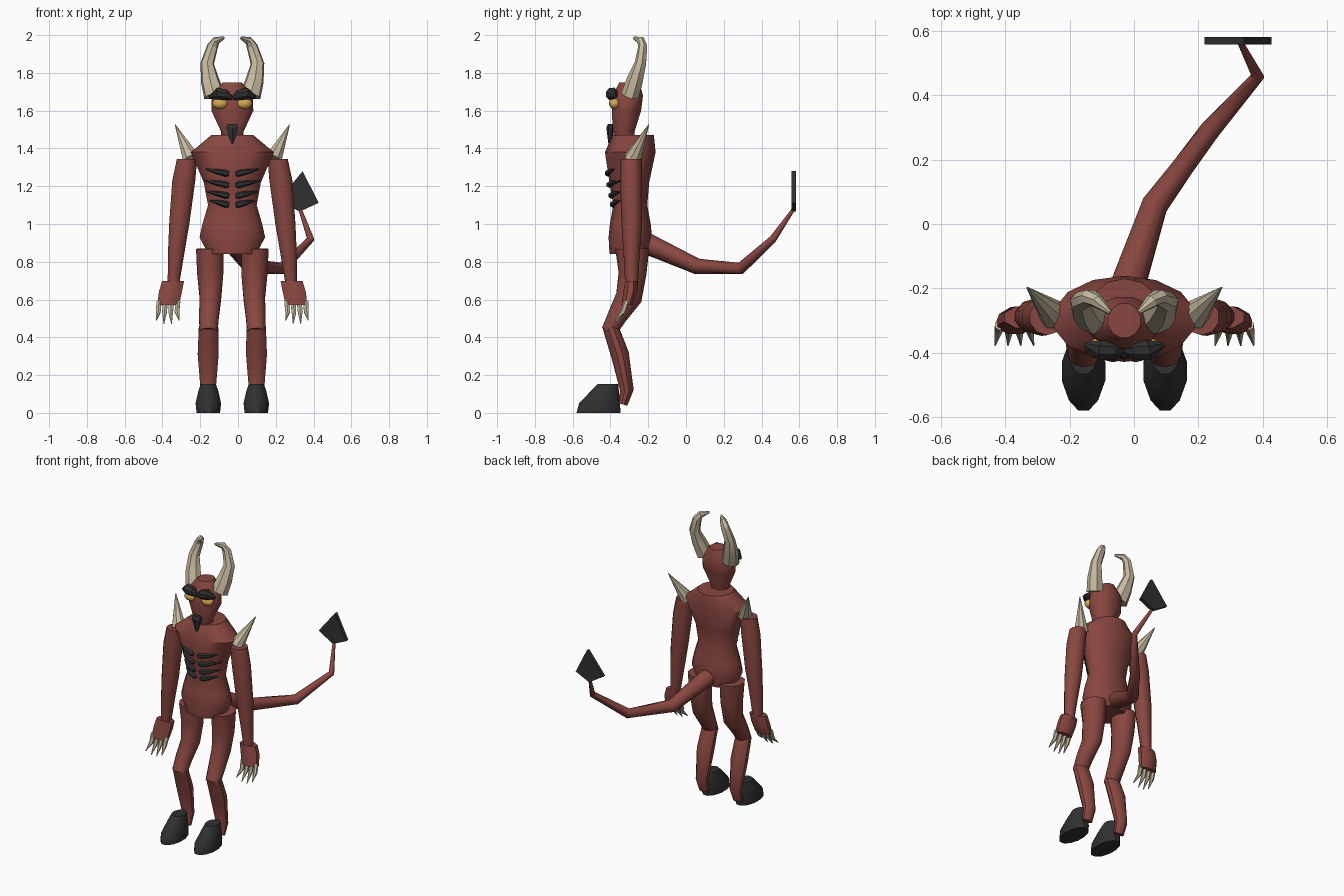
import bpy, bmesh, math
from mathutils import Vector

CX = -0.03  # body centre line; the tail makes the whole lopsided


def material(name, rgb):
    m = bpy.data.materials.new(name)
    m.diffuse_color = (*rgb, 1)
    return m


RED = material("red_skin", (0.25, 0.062, 0.052))
BONE = material("bone", (0.56, 0.48, 0.35))
BLACK = material("black", (0.03, 0.03, 0.03))
GOLD = material("gold", (0.65, 0.40, 0.08))


def finish(name, bm, mat, angle=40):
    bmesh.ops.recalc_face_normals(bm, faces=bm.faces)
    me = bpy.data.meshes.new(name)
    bm.to_mesh(me)
    bm.free()
    me.materials.append(mat)
    ob = bpy.data.objects.new(name, me)
    bpy.context.collection.objects.link(ob)
    bpy.ops.object.select_all(action='DESELECT')
    ob.select_set(True)
    bpy.context.view_layer.objects.active = ob
    bpy.ops.object.shade_smooth_by_angle(angle=math.radians(angle))
    return ob


def tube(name, rings, mat, n=10, ref=None, side=1, cx=CX, angle=40):
    """Loft rings (x, y, z, ru, rv); level rings, or square to the path if ref is given."""
    bm = bmesh.new()
    pts = [Vector((cx + side * r[0], r[1], r[2])) for r in rings]
    loops = []
    for i, r in enumerate(rings):
        u, v = Vector((1, 0, 0)), Vector((0, 1, 0))
        if ref:
            a, b = pts[max(i - 1, 0)], pts[min(i + 1, len(pts) - 1)]
            t = (b - a).normalized()
            ax = Vector(ref)
            u = (ax - t * ax.dot(t)).normalized()
            v = t.cross(u)
        ru, rv = r[3], r[-1]
        loops.append([bm.verts.new(pts[i] + u * ru * math.cos(k) + v * rv * math.sin(k))
                      for k in [2 * math.pi * (j + 0.5) / n for j in range(n)]])
    for a, b in zip(loops, loops[1:]):
        for j in range(n):
            bm.faces.new((a[j], a[(j + 1) % n], b[(j + 1) % n], b[j]))
    bm.faces.new(loops[0])
    bm.faces.new(loops[-1])
    return finish(name, bm, mat, angle)


def plate(name, outline, y0, y1, mat):
    """Flat x-z outline extruded along y."""
    bm = bmesh.new()
    f = bm.faces.new([bm.verts.new((x, y0, z)) for x, z in outline])
    ext = bmesh.ops.extrude_face_region(bm, geom=[f])
    for v in ext["geom"]:
        if isinstance(v, bmesh.types.BMVert):
            v.co.y = y1
    return finish(name, bm, mat, 20)


# Torso and head
TORSO = [(0, -0.30, 0.84, 0.13, 0.105), (0, -0.295, 0.93, 0.178, 0.115),
         (0, -0.295, 1.00, 0.162, 0.108), (0, -0.295, 1.10, 0.132, 0.09),
         (0, -0.30, 1.22, 0.155, 0.105), (0, -0.295, 1.38, 0.225, 0.134),
         (0, -0.28, 1.47, 0.115, 0.11)]
tube("torso", TORSO, RED, 14)
tube("head", [(0, -0.325, 1.43, 0.06, 0.05), (0, -0.33, 1.49, 0.062, 0.06),
              (0, -0.315, 1.60, 0.115, 0.08), (0, -0.308, 1.68, 0.112, 0.083),
              (0, -0.30, 1.75, 0.052, 0.055)], RED, 12)
# Goatee hanging from the chin
tube("goatee", [(0, -0.40, 1.53, 0.03, 0.012), (0, -0.40, 1.51, 0.036, 0.022),
                (0, -0.405, 1.41, 0.004, 0.004)], BLACK, 6, angle=25)


def chest_y(x, z):
    """Front surface of the torso at offset x and height z."""
    for a, b in zip(TORSO, TORSO[1:]):
        if a[2] <= z <= b[2]:
            f = (z - a[2]) / (b[2] - a[2])
            y, rx, ry = (a[k] + f * (b[k] - a[k]) for k in (1, 3, 4))
            return y - ry * math.sqrt(max(0, 1 - (x / rx) ** 2))
    return -0.3


for s, tag in ((-1, "left"), (1, "right")):
    # Rib markings: tapered spikes wrapped round the chest
    for i, (z, w) in enumerate(((1.265, 0.14), (1.205, 0.148), (1.148, 0.135), (1.10, 0.12))):
        pts = []
        for f, r in ((0, 0.012), (0.12, 0.018), (0.5, 0.014), (1, 0.003)):
            x, h = 0.018 + f * (w - 0.018), z + 0.025 * f
            pts.append((x, chest_y(x, h) - 0.004, h, r))
        tube(f"rib_{tag}_{i + 1}", pts, BLACK, 6, (0, 1, 0), s)

    # Eye and brow
    bm = bmesh.new()
    bmesh.ops.create_uvsphere(bm, u_segments=12, v_segments=8, radius=1)
    for v in bm.verts:
        v.co = (CX + s * 0.064 + v.co.x * 0.042, -0.378 + v.co.y * 0.03, 1.638 + v.co.z * 0.03)
    finish(f"eye_{tag}", bm, GOLD)
    tube(f"brow_{tag}", [(0, -0.395, 1.665, 0.01), (0.035, -0.395, 1.683, 0.03),
                         (0.075, -0.392, 1.69, 0.034), (0.122, -0.375, 1.672, 0.008)],
         BLACK, 8, (0, 1, 0), s, angle=30)

    # Horn and shoulder spike
    tube(f"horn_{tag}", [(0.095, -0.295, 1.68, 0.05, 0.058), (0.118, -0.27, 1.76, 0.045, 0.05),
                         (0.133, -0.24, 1.85, 0.032, 0.037), (0.105, -0.228, 1.94, 0.025, 0.03),
                         (0.085, -0.24, 1.972, 0.022), (0.045, -0.275, 1.985, 0.007)],
         BONE, 7, (0, 1, 0), s, angle=25)
    tube(f"shoulder_spike_{tag}", [(0.218, -0.283, 1.345, 0.047), (0.303, -0.197, 1.527, 0.002)],
         BONE, 8, (0, 1, 0), s)

    # Upper arm and forearm
    tube(f"arm_{tag}", [(0.24, -0.29, 1.345, 0.056, 0.056), (0.257, -0.29, 1.23, 0.064, 0.058),
                        (0.281, -0.287, 1.00, 0.056, 0.055), (0.297, -0.288, 0.85, 0.046, 0.043),
                        (0.312, -0.288, 0.68, 0.032, 0.034)], RED, 10, side=s)
    # Hand
    tube(f"hand_{tag}", [(0.314, -0.29, 0.697, 0.063, 0.036), (0.328, -0.295, 0.64, 0.066, 0.04),
                         (0.34, -0.312, 0.57, 0.062, 0.032)], RED, 8, side=s)
    # Claws, curling forwards
    for i in range(4):
        x = 0.289 + 0.033 * i
        low = 0.472 + (0.018 if i in (0, 3) else 0)
        tube(f"claw_{tag}_{i + 1}", [(x, -0.315, 0.59, 0.016), (x + 0.004, -0.332, 0.535, 0.014),
                                     (x + 0.012 * (i - 1) * 0.6, -0.378, low, 0.002)],
             BONE, 6, (1, 0, 0), s)

    # Thigh and shin meeting in a backwards-bent knee
    tube(f"thigh_{tag}", [(0.12, -0.285, 0.87, 0.076, 0.09), (0.117, -0.283, 0.74, 0.073, 0.074),
                          (0.116, -0.303, 0.61, 0.06, 0.07), (0.124, -0.365, 0.51, 0.055, 0.052),
                          (0.126, -0.408, 0.43, 0.05, 0.042)], RED, 10, (1, 0, 0), s)
    tube(f"shin_{tag}", [(0.126, -0.40, 0.455, 0.054, 0.042), (0.128, -0.35, 0.31, 0.058, 0.048),
                         (0.128, -0.313, 0.12, 0.042, 0.036), (0.128, -0.335, 0.045, 0.035, 0.025)],
         RED, 10, (1, 0, 0), s)
    # Hoof
    tube(f"hoof_{tag}", [(0.127, -0.463, 0, 0.064, 0.121), (0.127, -0.458, 0.05, 0.07, 0.112),
                         (0.127, -0.432, 0.11, 0.056, 0.08), (0.127, -0.413, 0.152, 0.042, 0.056)],
         BLACK, 12, side=s)

# Tail with arrow-shaped tip
tube("tail", [(-0.045, -0.27, 0.925, 0.06), (0.065, 0.06, 0.775, 0.042), (0.235, 0.29, 0.765, 0.032),
              (0.385, 0.46, 0.92, 0.02), (0.328, 0.57, 1.08, 0.009)],
     RED, 10, (1, 0, 0), cx=0)
plate("tail_tip", [(0.325, 1.065), (0.427, 1.112), (0.342, 1.28), (0.22, 1.13)], 0.558, 0.582, BLACK)
